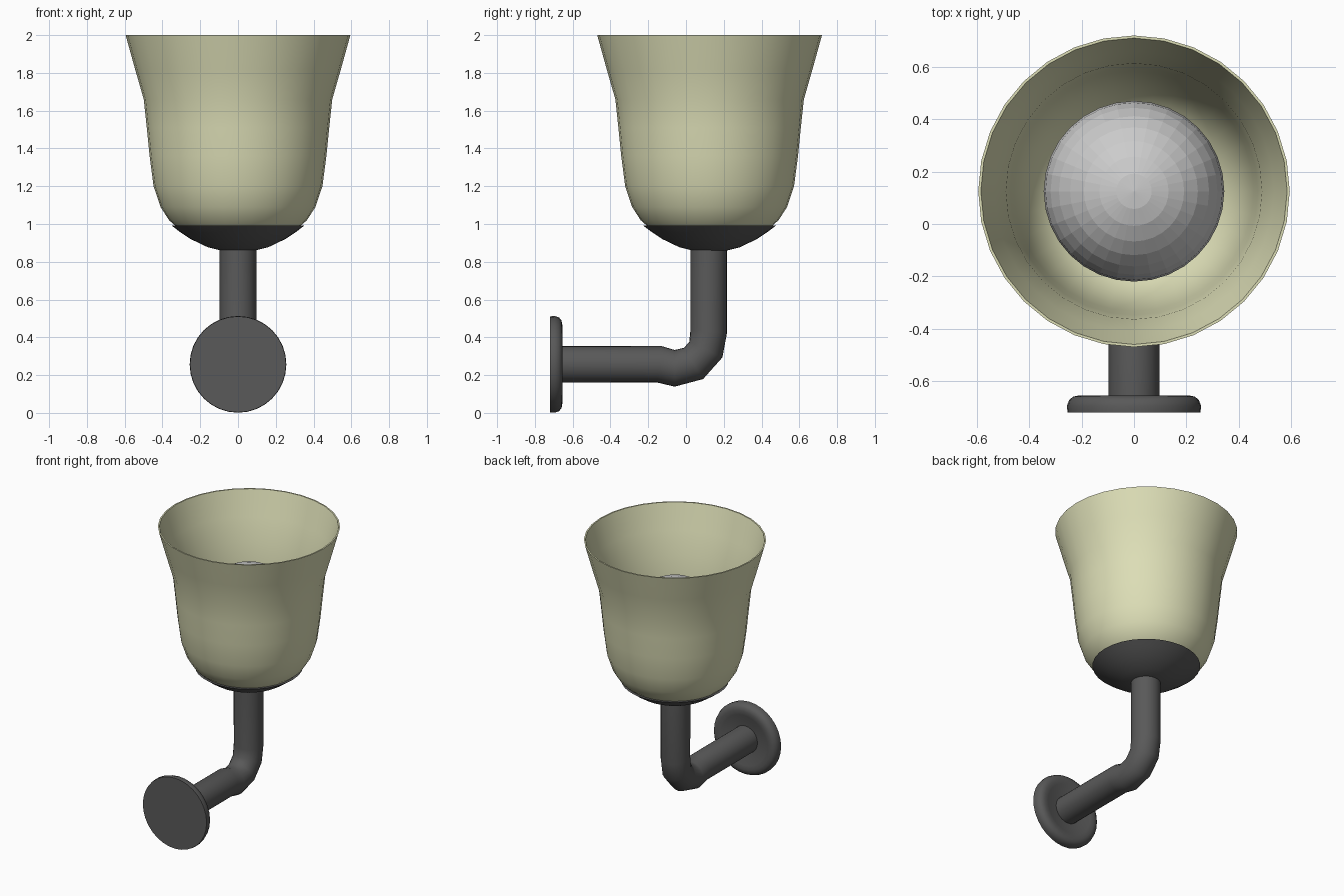
import bpy, bmesh, math
from mathutils import Matrix, Vector

if "Cube" in bpy.data.objects:
    bpy.data.objects.remove(bpy.data.objects["Cube"])

AXIS_Y = 0.125   # axis of shade, bulb, cup
PLATE_Z = 0.257  # axis of wall plate and arm


def material(name, col):
    m = bpy.data.materials.new(name)
    m.diffuse_color = (*col, 1)
    m.use_nodes = True
    m.node_tree.nodes["Principled BSDF"].inputs["Base Color"].default_value = m.diffuse_color
    return m


dark = material("dark_metal", (0.10, 0.10, 0.10))
cream = material("cream_glass", (0.72, 0.73, 0.47))


def lathe(name, profile, matrix, mat=None, closed=False, angle=35, segs=32):
    """Revolve (radius, height) points around local z."""
    bm = bmesh.new()
    pts = [bm.verts.new((r, 0, h)) for r, h in profile]
    edges = [bm.edges.new(p) for p in zip(pts, pts[1:])]
    if closed:
        edges.append(bm.edges.new((pts[-1], pts[0])))
    bmesh.ops.spin(bm, geom=pts + edges, cent=(0, 0, 0), axis=(0, 0, 1),
                   angle=2 * math.pi, steps=segs)
    bmesh.ops.remove_doubles(bm, verts=bm.verts, dist=1e-4)
    bmesh.ops.recalc_face_normals(bm, faces=bm.faces)
    me = bpy.data.meshes.new(name)
    bm.to_mesh(me)
    bm.free()
    me.transform(matrix)
    ob = bpy.data.objects.new(name, me)
    bpy.context.collection.objects.link(ob)
    if mat:
        me.materials.append(mat)
    if angle:
        smooth(ob, angle)
    return ob


def smooth(ob, angle):
    bpy.ops.object.select_all(action='DESELECT')
    ob.select_set(True)
    bpy.context.view_layer.objects.active = ob
    bpy.ops.object.shade_smooth_by_angle(angle=math.radians(angle))


up = Matrix.Translation((0, AXIS_Y, 0))

# Glass shade: thin bell open at both ends
outer = [(0.325, 0.985), (0.365, 1.02), (0.41, 1.09), (0.447, 1.20), (0.468, 1.36),
         (0.483, 1.51), (0.499, 1.66), (0.545, 1.82), (0.595, 2.0)]
inner = [(r - 0.01, h) for r, h in reversed(outer)]
lathe("shade", outer + inner, up, cream, closed=True)

# Cup under the shade
lathe("cup", [(0, 0.855), (0.08, 0.857), (0.16, 0.877), (0.25, 0.92), (0.31, 0.96),
              (0.352, 0.992), (0.32, 0.99), (0, 0.975)], up, dark)

# Round bulb with a neck seated in the cup
R, C = 0.345, 1.37
bulb = [(R * math.sin(math.pi * i / 16), C + R * math.cos(math.pi * i / 16))
        for i in range(14)]
lathe("bulb", bulb + [(0.17, 1.0), (0.17, 0.97), (0, 0.97)], up, angle=None)

# Wall plate: flat at the wall, rounded rim, shallow recess round the arm
back = Matrix.Translation((0, -0.72, PLATE_Z)) @ Matrix.Rotation(-math.pi / 2, 4, 'X')
lathe("wall_plate", [(0, 0), (0.254, 0), (0.256, 0.025), (0.248, 0.048), (0.232, 0.061),
                     (0.21, 0.065), (0.18, 0.062), (0.13, 0.045), (0, 0.045)], back, dark)

# Bent arm: circle swept along a path with mitred joints
path = [Vector((0, y, z)) for y, z in
        [(-0.69, 0.257), (-0.14, 0.257), (-0.06, 0.236), (0.04, 0.262),
         (0.105, 0.335), (0.12, 0.43), (0.12, 0.88)]]
bm = bmesh.new()
rings, n = [], 24
for i, p in enumerate(path):
    a = (p - path[max(i - 1, 0)]).normalized()
    b = (path[min(i + 1, len(path) - 1)] - p).normalized()
    t = (a + b).normalized()
    side = Vector((1, 0, 0))
    nrm = t.cross(side)
    rings.append([bm.verts.new(p + 0.097 * (side * math.cos(k * 2 * math.pi / n)
                                           + nrm * math.sin(k * 2 * math.pi / n)))
                  for k in range(n)])
for r0, r1 in zip(rings, rings[1:]):
    for k in range(n):
        bm.faces.new((r0[k], r0[(k + 1) % n], r1[(k + 1) % n], r1[k]))
bm.faces.new(rings[0])
bm.faces.new(rings[-1])
bmesh.ops.recalc_face_normals(bm, faces=bm.faces)
me = bpy.data.meshes.new("arm")
bm.to_mesh(me)
bm.free()
me.materials.append(dark)
arm = bpy.data.objects.new("arm", me)
bpy.context.collection.objects.link(arm)
smooth(arm, 40)

# Rest the plate on z = 0
for ob in bpy.context.collection.objects:
    for v in ob.data.vertices:
        v.co.z = max(v.co.z, 0.0)
